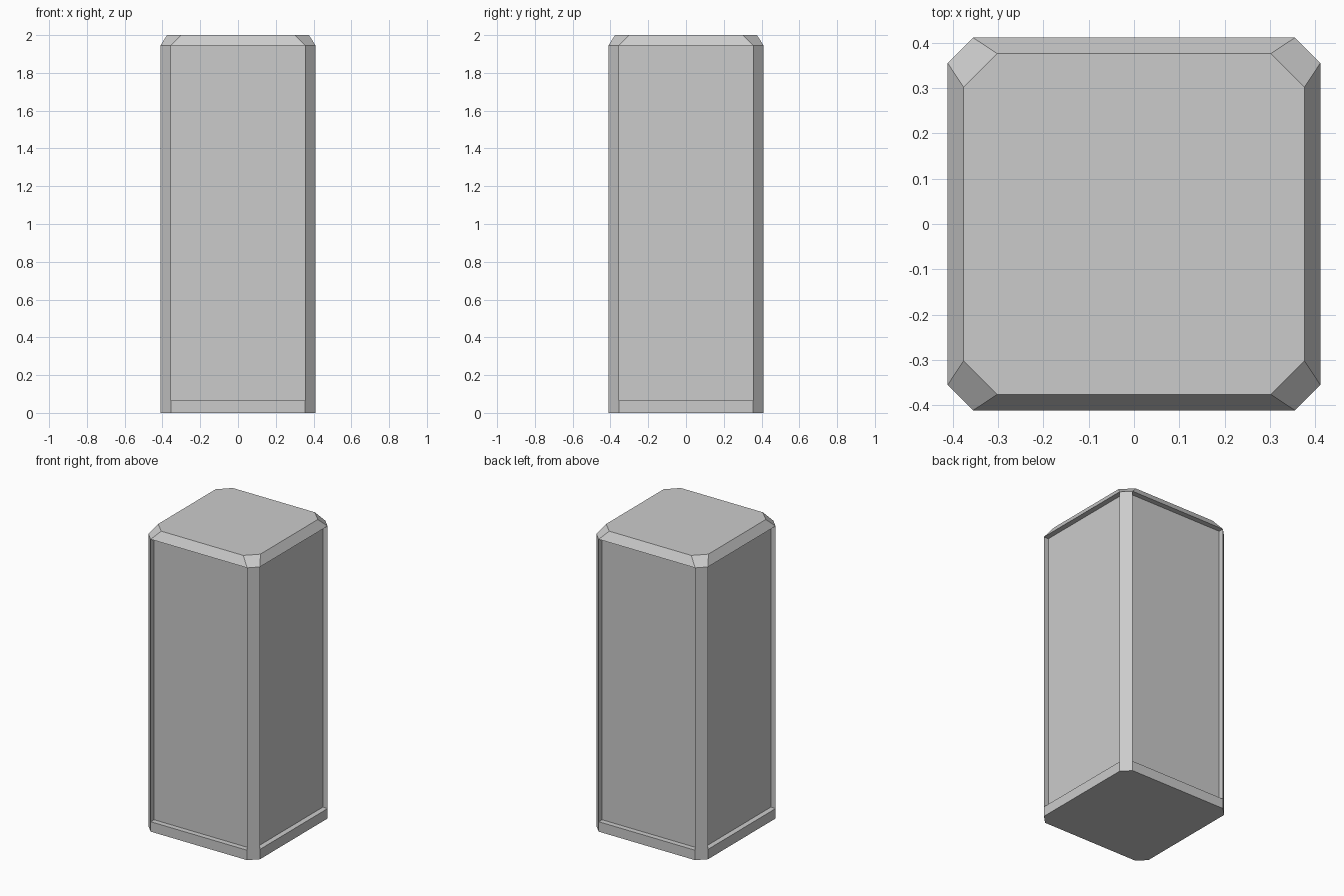
import bpy, bmesh
from mathutils import Vector

if "Cube" in bpy.data.objects:
    bpy.data.objects.remove(bpy.data.objects["Cube"])


def octagon(bm, half, flat, z):
    """Ring of a square with cut corners; even edges are the long sides."""
    pts = [(-flat, -half), (flat, -half), (half, -flat), (half, flat),
           (flat, half), (-flat, half), (-half, flat), (-half, -flat)]
    return [bm.verts.new((x, y, z)) for x, y in pts]


bm = bmesh.new()

# plinth, shaft and tapered cap as stacked cut-corner rings
rings = [octagon(bm, 0.411, 0.355, 0.0),
         octagon(bm, 0.411, 0.355, 0.066),
         octagon(bm, 0.411, 0.355, 1.945),
         octagon(bm, 0.376, 0.302, 2.0)]
panels = []
for level in range(3):
    low, high = rings[level], rings[level + 1]
    for i in range(8):
        j = (i + 1) % 8
        face = bm.faces.new((low[i], low[j], high[j], high[i]))
        if level == 1 and i % 2 == 0:
            panels.append(face)
bm.faces.new(rings[0][::-1])
bm.faces.new(rings[3])
bm.normal_update()

# recessed panel on each of the four sides
for face in bmesh.ops.extrude_discrete_faces(bm, faces=panels)["faces"]:
    c = face.calc_center_median()
    inward = -Vector((c.x, c.y, 0)).normalized() * 0.035
    bmesh.ops.translate(bm, verts=face.verts[:], vec=inward)

bmesh.ops.recalc_face_normals(bm, faces=bm.faces[:])
mesh = bpy.data.meshes.new("panelled_pillar")
bm.to_mesh(mesh)
bm.free()
bpy.context.collection.objects.link(bpy.data.objects.new("panelled_pillar", mesh))
